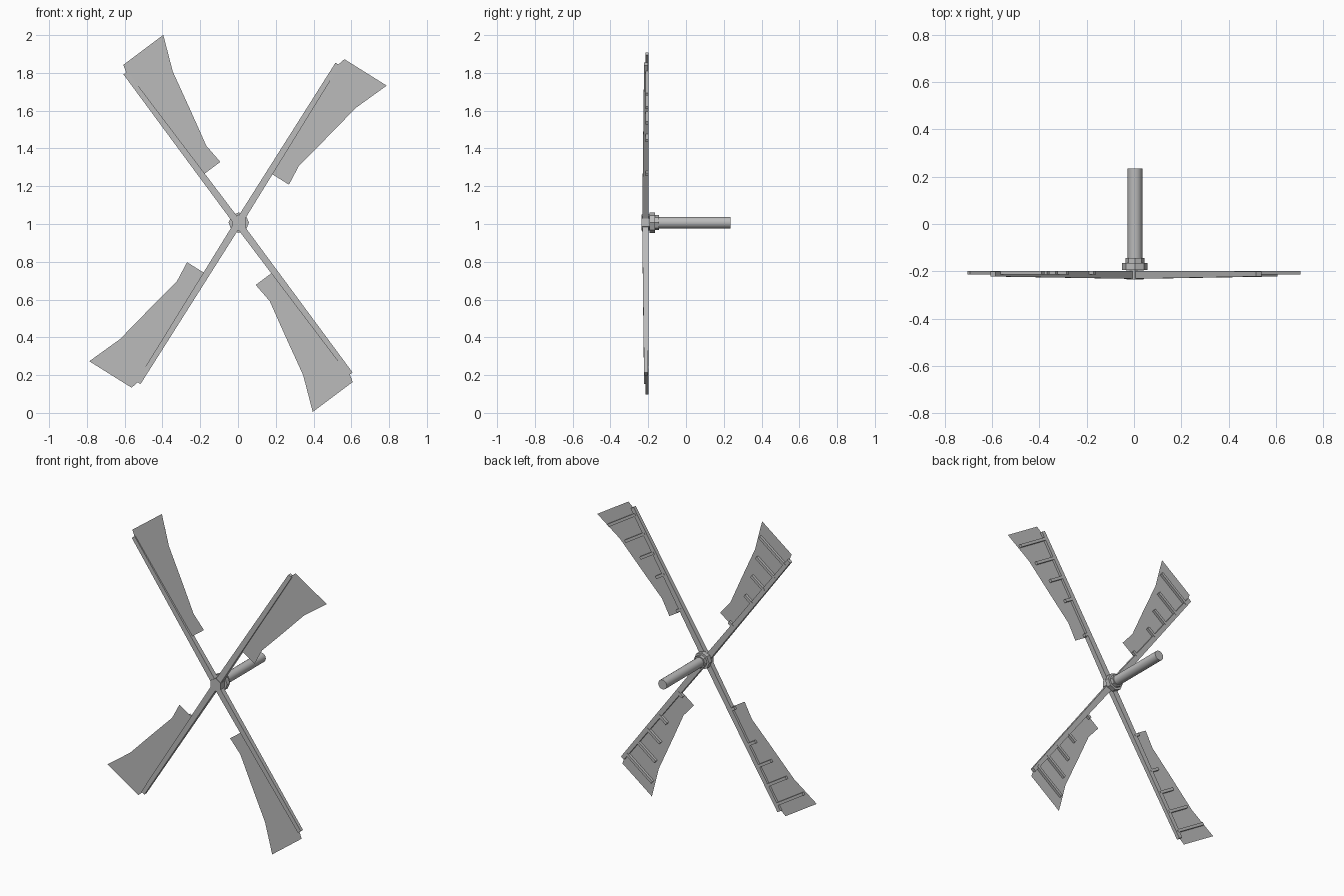
import bpy, bmesh, math
from mathutils import Matrix, Vector

if "Cube" in bpy.data.objects:
    bpy.data.objects.remove(bpy.data.objects["Cube"])

CZ = 1.003                      # height of the rotor axis

grey = bpy.data.materials.new("plain_grey")
grey.diffuse_color = (0.5, 0.5, 0.5, 1)
grey.use_nodes = True
grey.node_tree.nodes["Principled BSDF"].inputs["Base Color"].default_value = grey.diffuse_color


def make(name, bm, smooth=False):
    bmesh.ops.recalc_face_normals(bm, faces=bm.faces)
    me = bpy.data.meshes.new(name)
    bm.to_mesh(me)
    bm.free()
    me.materials.append(grey)
    ob = bpy.data.objects.new(name, me)
    bpy.context.collection.objects.link(ob)
    if smooth:
        bpy.context.view_layer.objects.active = ob
        ob.select_set(True)
        bpy.ops.object.shade_smooth_by_angle(angle=math.radians(50))
        ob.select_set(False)
    return ob


def disc(name, r, y0, y1, sides, smooth=False):
    """Cylinder lying along y on the rotor axis."""
    bm = bmesh.new()
    m = (Matrix.Translation((0.004, (y0 + y1) / 2, CZ + 0.004))
         @ Matrix.Rotation(math.pi / 2, 4, 'X'))
    bmesh.ops.create_cone(bm, cap_ends=True, segments=sides, radius1=r,
                          radius2=r, depth=y1 - y0, matrix=m)
    make(name, bm, smooth)


def bar(name, frame, a, b):
    """Tapered box between two end sections (r, s, half_width, y0, y1)."""
    bm = bmesh.new()
    ends = []
    for r, s, w, y0, y1, along in (a, b):
        d = Vector((0, w)) if along == 'r' else Vector((w, 0))
        ends.append([bm.verts.new(frame(r + k * d.x, s + k * d.y, y))
                     for k, y in ((-1, y0), (1, y0), (1, y1), (-1, y1))])
    for i in range(4):
        j = (i + 1) % 4
        bm.faces.new((ends[0][i], ends[0][j], ends[1][j], ends[1][i]))
    bm.faces.new(ends[0])
    bm.faces.new(ends[1])
    make(name, bm)


# shaft, collars and hub
disc("shaft", 0.031, -0.16, 0.235, 16, True)
disc("small_collar", 0.040, -0.167, -0.143, 8)
disc("large_collar", 0.054, -0.194, -0.165, 8)
disc("hub", 0.042, -0.235, -0.19, 6)

# sail outline as (distance along arm, sideways offset)
OUTLINE = [(0.317, 0.0), (0.317, 0.12), (0.43, 0.112), (0.62, 0.155),
           (0.85, 0.205), (1.036, 0.281), (1.036, 0.017), (0.98, 0.0)]
# cross rungs as (distance along arm, length)
RUNGS = [(0.33, 0.04), (0.56, 0.07), (0.70, 0.115), (0.825, 0.165), (0.95, 0.23)]

for n, deg in enumerate((58.0, 126.8, 238.0, 306.8), 1):
    t = math.radians(deg)
    c, s_ = math.cos(t), math.sin(t)

    def frame(r, s, y, c=c, s_=s_):
        return (c * r + s_ * s, y, CZ + s_ * r - c * s)

    # tapered arm
    bar(f"arm_{n}", frame, (0.0, 0, 0.019, -0.232, -0.199, 'r'),
        (0.995, 0, 0.013, -0.222, -0.200, 'r'))
    # thin flat sail
    bm = bmesh.new()
    bm.faces.new([bm.verts.new(frame(r, s, -0.215)) for r, s in OUTLINE])
    make(f"sail_{n}", bm)
    # rungs behind the sail
    for k, (r, length) in enumerate(RUNGS, 1):
        bar(f"rung_{n}_{k}", frame, (r, 0, 0.009, -0.2145, -0.198, 's'),
            (r, length, 0.009, -0.2145, -0.198, 's'))
